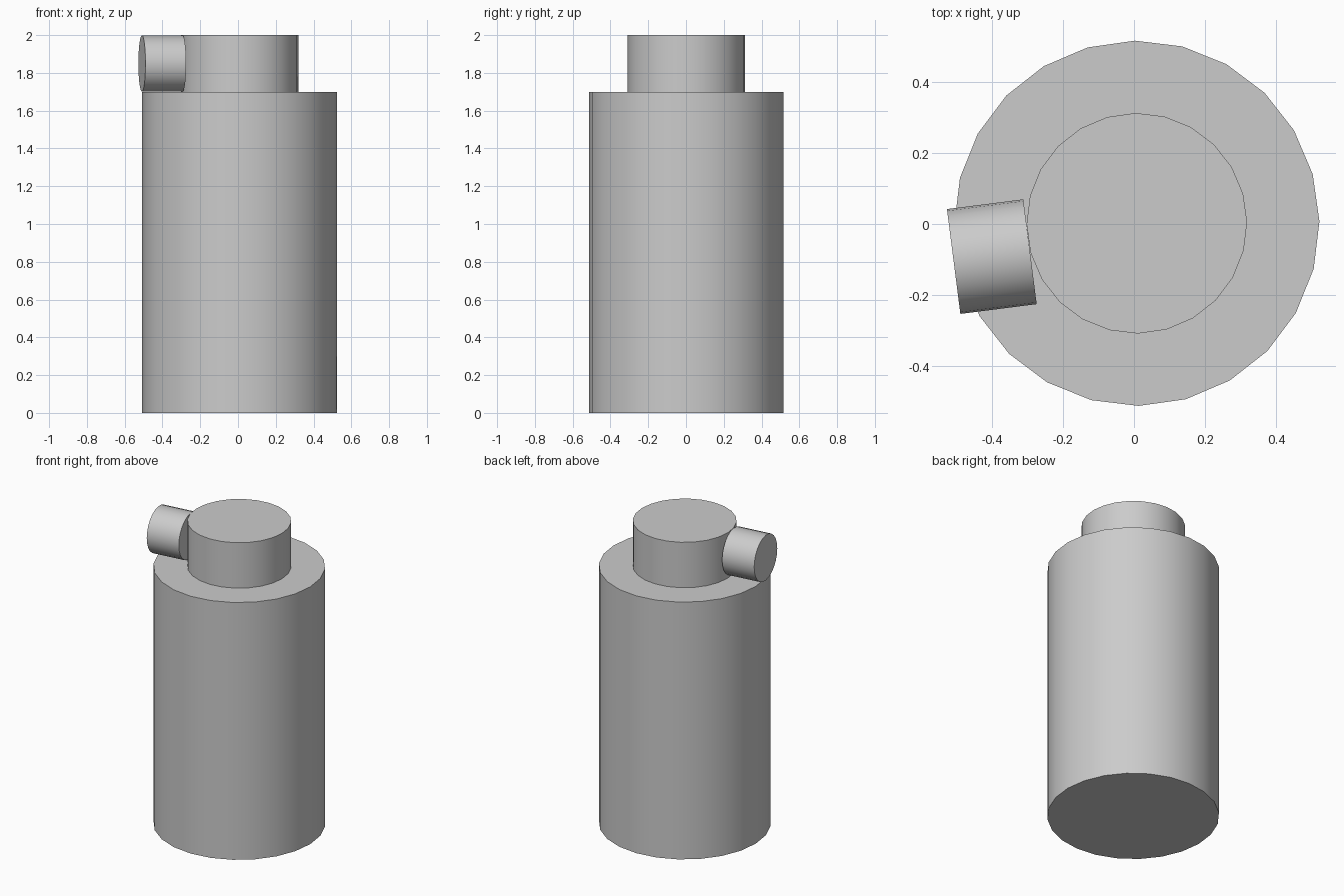
import bpy
from math import radians

if "Cube" in bpy.data.objects:
    bpy.data.objects.remove(bpy.data.objects["Cube"])


def cylinder(name, radius, depth, location, rotation):
    bpy.ops.mesh.primitive_cylinder_add(vertices=24, radius=radius, depth=depth,
                                        location=location, rotation=rotation)
    obj = bpy.context.object
    obj.name = name
    bpy.ops.object.shade_smooth_by_angle(angle=radians(30))
    return obj


CX, CY = 0.008, 0.002
TURN = radians(0.6)

# Main body and the narrower cap on top
cylinder("body", 0.515, 1.70, (CX, CY, 0.85), (0, 0, TURN))
cylinder("neck", 0.311, 0.30, (CX, CY, 1.85), (0, 0, TURN))

# Side spout lying on the shoulder, turned slightly towards the front
cylinder("spout", 0.149, 0.217, (-0.401, -0.092, 1.85), (0, radians(90), radians(7.3)))
